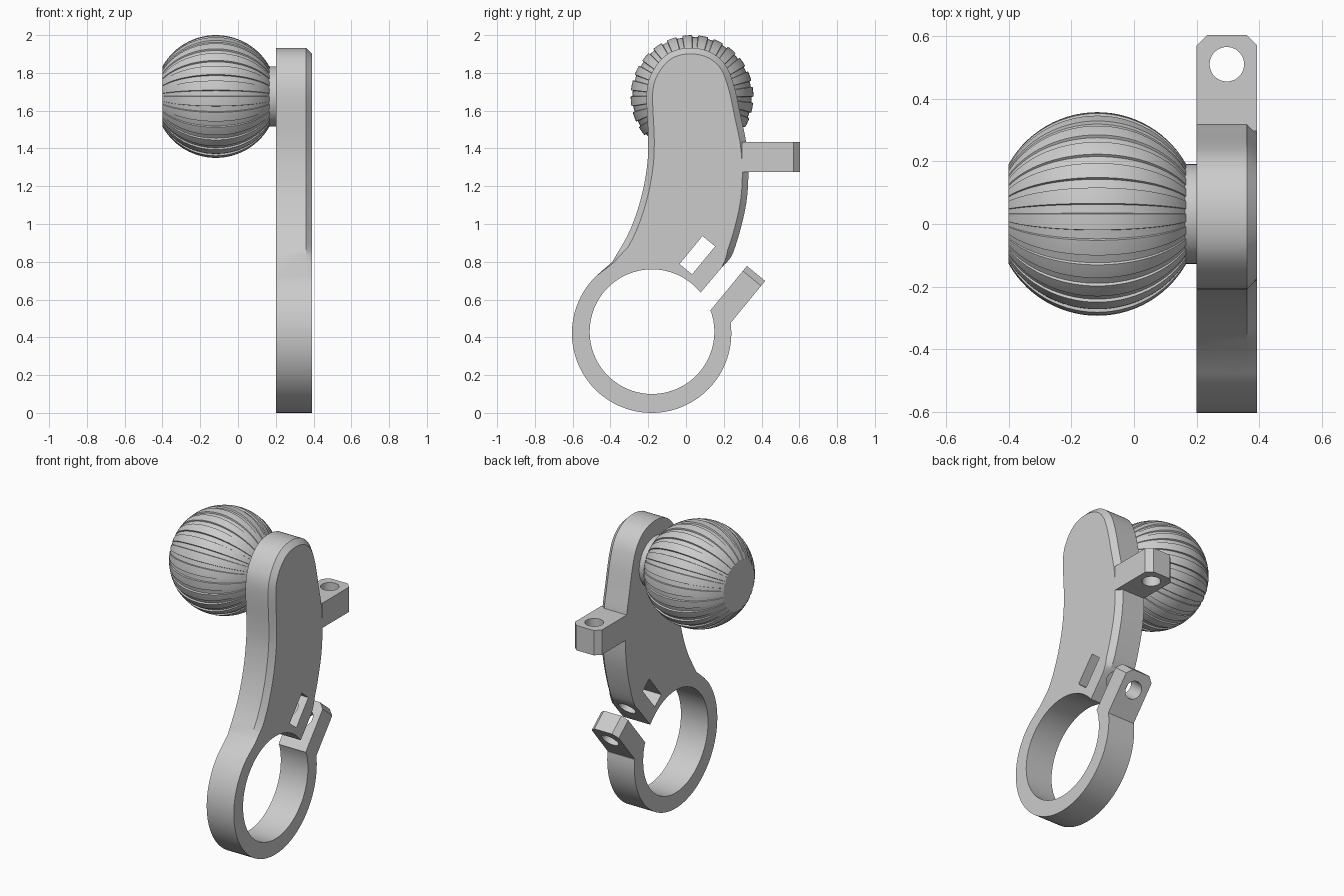
import bpy, bmesh
from math import sin, cos, radians, sqrt, pi
from mathutils import Vector

if "Cube" in bpy.data.objects:
    bpy.data.objects.remove(bpy.data.objects["Cube"])

grey = bpy.data.materials.new("plain grey")
grey.use_nodes = True
grey.diffuse_color = (0.6, 0.6, 0.6, 1)
grey.node_tree.nodes["Principled BSDF"].inputs["Base Color"].default_value = grey.diffuse_color

BACK, BEVEL, FACE = 0.2, 0.36, 0.393      # plate depth along x
MID = (BACK + FACE) / 2


def loft(name, loops):
    """Solid through equal-length loops with flat end caps."""
    bm = bmesh.new()
    rings = [[bm.verts.new(p) for p in loop] for loop in loops]
    n = len(rings[0])
    for a, b in zip(rings, rings[1:]):
        for i in range(n):
            j = (i + 1) % n
            bm.faces.new((a[i], a[j], b[j], b[i]))
    bm.faces.new(rings[0][::-1])
    bm.faces.new(rings[-1])
    bmesh.ops.recalc_face_normals(bm, faces=bm.faces)
    mesh = bpy.data.meshes.new(name)
    bm.to_mesh(mesh)
    bm.free()
    ob = bpy.data.objects.new(name, mesh)
    bpy.context.collection.objects.link(ob)
    mesh.materials.append(grey)
    return ob


def rod(name, start, end, radius, sides=48):
    axis = (end - start).normalized()
    u = axis.orthogonal().normalized()
    v = axis.cross(u)
    ring = [radius * (u * cos(2 * pi * i / sides) + v * sin(2 * pi * i / sides)) for i in range(sides)]
    return loft(name, [[p + r for r in ring] for p in (start, end)])


def cut(ob, cutter):
    cutter.hide_render = True
    mod = ob.modifiers.new("cut", 'BOOLEAN')
    mod.operation, mod.solver, mod.object = 'DIFFERENCE', 'EXACT', cutter
    bpy.context.view_layer.objects.active = ob
    bpy.ops.object.modifier_apply(modifier=mod.name)


def finish(ob):
    bpy.ops.object.select_all(action='DESELECT')
    ob.select_set(True)
    bpy.context.view_layer.objects.active = ob
    bpy.ops.object.shade_smooth_by_angle(angle=radians(25))


def arc(cy, cz, r, a0, a1, n):
    return [Vector((cy + r * cos(radians(a0 + (a1 - a0) * i / n)),
                    cz + r * sin(radians(a0 + (a1 - a0) * i / n)))) for i in range(n + 1)]


def spline(points, steps=5):
    """Smooth curve through the points."""
    p = [Vector(q) for q in points]
    p = [2 * p[0] - p[1]] + p + [2 * p[-1] - p[-2]]
    out = []
    for a, b, c, d in zip(p, p[1:], p[2:], p[3:]):
        for k in range(steps):
            t = k / steps
            out.append(0.5 * (2 * b + (c - a) * t + (2 * a - 5 * b + 4 * c - d) * t * t
                              + (3 * b - a - 3 * c + d) * t ** 3))
    return out + [p[-2]]


# Plate outline in (y, z): clamp ring, curved arm, clamp mouth, bore
outer = arc(-0.182, 0.422, 0.422, 7, -226, 64)
arm = spline([(-0.39, 0.80), (-0.30, 0.96), (-0.24, 1.13), (-0.207, 1.30), (-0.2, 1.45),
              (-0.208, 1.70), (-0.17, 1.82), (-0.09, 1.905), (0.02, 1.933), (0.13, 1.91),
              (0.21, 1.84), (0.255, 1.73), (0.29, 1.57), (0.32, 1.42), (0.33, 1.25),
              (0.312, 1.07), (0.25, 0.85), (0.19, 0.77)])
bore = arc(-0.18, 0.43, 0.33, 38.8, 379.7, 80)
outline = outer + arm + bore

# Chamfer only the arm's front edge, fading out at both ends
inset = []
for i, p in enumerate(outline):
    k = i - len(outer)
    d = (outline[(i + 1) % len(outline)] - outline[i - 1]).normalized()
    fade = max(0, min(1, (k + 1) / 4, (len(arm) - 1 - k) / 5))
    inset.append(p + Vector((d.y, -d.x)) * 0.032 * fade)
bracket = loft("bracket_plate", [[(x, p.x, p.y) for p in loop] for x, loop in
                                 ((BACK, outline), (BEVEL, outline), (FACE, inset))])

# Direction along the clamp ear and across the clamp mouth
along = Vector((0, 0.635, 0.772)).normalized()
across = Vector((0, along.z, -along.y))

# Nut pocket through the plate
centre = Vector((0, 0.06, 0.835))
pocket_loop = [centre + along * a * 0.096 + across * b * 0.043
               for a, b in ((1, 1), (1, -1), (-1, -1), (-1, 1))]
pocket = loft("pocket_cutter", [[p + Vector((x, 0, 0)) for p in pocket_loop] for x in (0.1, 0.5)])
bolt_start = centre + Vector((MID, 0, 0)) + along * 0.012
bolt = rod("bolt_cutter", bolt_start, bolt_start + across * 0.6, 0.055)
cut(bracket, pocket)
cut(bracket, bolt)


def lug(name, base, length, direction, normal, thick):
    """Flat ear with two clipped corners; base is on its mid-plane."""
    c = 0.034
    w = (FACE - BACK) / 2
    shape = [(-w, 0), (w, 0), (w, length - c), (w - c, length), (c - w, length), (-w, length - c)]
    return loft(name, [[base + Vector((x, 0, 0)) + direction * v + normal * s * thick / 2
                        for x, v in shape] for s in (-1, 1)])


# Clamp ear with bolt hole
ear = lug("clamp_ear", Vector((MID, 0.127, 0.54)) + across * 0.0625, 0.308, along, across, 0.125)
cut(ear, bolt)

# Rear tab with vertical hole
tab = lug("rear_tab", Vector((MID, 0.297, 1.355)), 0.307, Vector((0, 1, 0)), Vector((0, 0, 1)), 0.16)
tab_hole = rod("tab_cutter", Vector((MID, 0.51, 1.1)), Vector((MID, 0.51, 1.6)), 0.055)
cut(tab, tab_hole)

for helper in (pocket, bolt, tab_hole):
    bpy.data.objects.remove(helper)

# Ribbed ball knob, flattened at both ends
R, TEETH = 0.325, 24
hub = Vector((-0.117, 0.032, 1.675))
ribs = [((t + f) * 2 * pi / TEETH, s) for t in range(TEETH)
        for f, s in ((0, 1), (0.3, 1), (0.6, 1), (0.63, 0.97), (0.97, 0.97))]
loops = []
for i in range(29):
    a = radians(-60.5 + 121 * i / 28)
    loops.append([hub + Vector((R * sin(a), R * cos(a) * s * cos(t), R * cos(a) * s * sin(t)))
                  for t, s in ribs])
knob = loft("ball_knob", loops)

# Short neck between knob and plate
neck = rod("knob_neck", hub + Vector((0.25, 0, 0)), Vector((BACK + 0.01, hub.y, hub.z)), 0.159, 64)

for part in (bracket, ear, tab, knob, neck):
    finish(part)
